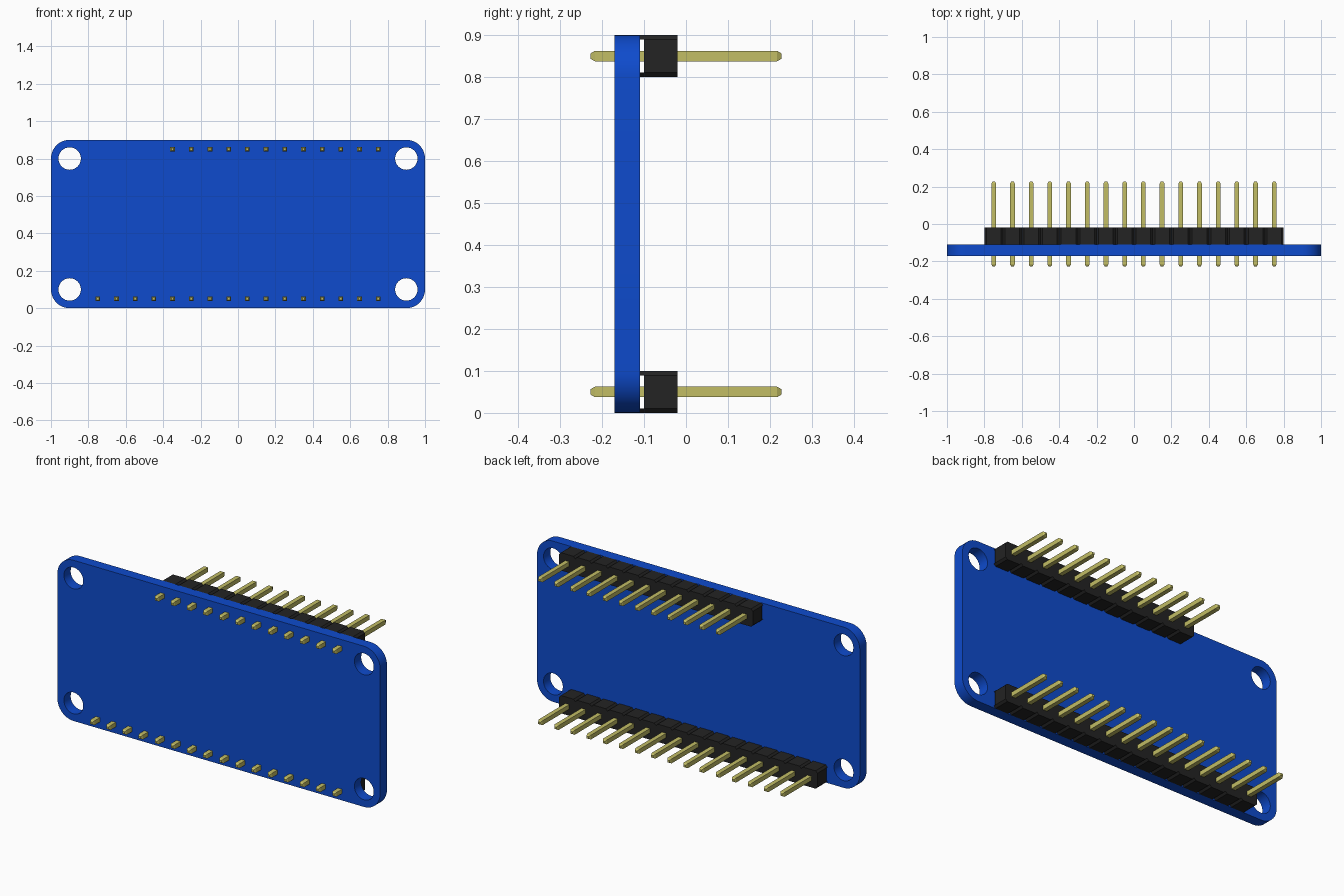
import bpy, bmesh, math

cube = bpy.data.objects.get("Cube")
if cube:
    bpy.data.objects.remove(cube, do_unlink=True)


def material(name, rgb):
    m = bpy.data.materials.new(name)
    m.use_nodes = True
    m.diffuse_color = (*rgb, 1)
    m.node_tree.nodes["Principled BSDF"].inputs["Base Color"].default_value = (*rgb, 1)
    return m


BLUE = material("board blue", (0.0044, 0.07, 0.61))
BLACK = material("header black", (0.017, 0.017, 0.017))
GOLD = material("pin gold", (0.54, 0.51, 0.13))


def finish(name, bm, mat, smooth=False):
    bmesh.ops.recalc_face_normals(bm, faces=bm.faces)
    mesh = bpy.data.meshes.new(name)
    bm.to_mesh(mesh)
    bm.free()
    mesh.materials.append(mat)
    ob = bpy.data.objects.new(name, mesh)
    bpy.context.collection.objects.link(ob)
    if smooth:
        bpy.ops.object.select_all(action='DESELECT')
        ob.select_set(True)
        bpy.context.view_layer.objects.active = ob
        bpy.ops.object.shade_smooth_by_angle(angle=math.radians(30))
    return ob


def arc(cx, cz, r, start, sweep, n):
    return [(cx + r * math.cos(math.radians(start + sweep * i / n)),
             cz + r * math.sin(math.radians(start + sweep * i / n))) for i in range(n + 1)]


# Circuit board: rounded plate with four mounting holes
BACK, FRONT = -0.11, -0.17
corners = [(0.9, 0.8, 0), (-0.9, 0.8, 90), (-0.9, 0.1, 180), (0.9, 0.1, 270)]
outline = [p for x, z, a in corners for p in arc(x, z, 0.1, a, 90, 12)]
holes = [arc(x, z, 0.06, 0, 360, 32)[:-1] for x, z, a in corners]
bm = bmesh.new()
for loop in [outline] + holes:
    vs = [bm.verts.new((x, FRONT, z)) for x, z in loop]
    for a, b in zip(vs, vs[1:] + vs[:1]):
        bm.edges.new((a, b))
bmesh.ops.triangle_fill(bm, edges=bm.edges[:], use_beauty=True, normal=(0, -1, 0))
ext = bmesh.ops.extrude_face_region(bm, geom=bm.faces[:], use_keep_orig=True)
bmesh.ops.translate(bm, vec=(0, BACK - FRONT, 0),
                    verts=[g for g in ext["geom"] if isinstance(g, bmesh.types.BMVert)])
finish("circuit_board", bm, BLUE, smooth=True)


def header_block(bm, cx, cz):
    """Chamfered housing segment with a foot along its top and bottom edge."""
    h, c = 0.05, 0.011
    k = h - c
    ring = [(k, h), (-k, h), (-h, k), (-h, -k), (-k, -h), (k, -h), (h, -k), (h, k)]
    back = [bm.verts.new((cx + x, -0.02, cz + z)) for x, z in ring]
    base = [bm.verts.new((cx + x, -0.10, cz + z)) for x, z in ring]
    bm.faces.new(back)
    for i in range(8):
        j = (i + 1) % 8
        bm.faces.new((back[i], back[j], base[j], base[i]))
    bm.faces.new([base[i] for i in (2, 3, 6, 7)])
    for ids in ((0, 1, 2, 7), (3, 4, 5, 6)):
        rim = [base[i] for i in ids]
        foot = [bm.verts.new((v.co.x, BACK, v.co.z)) for v in rim]
        bm.faces.new(foot)
        for i in range(4):
            j = (i + 1) % 4
            bm.faces.new((rim[i], rim[j], foot[j], foot[i]))


def pin(bm, cx, cz):
    """Square pin with tapered tips."""
    rings = []
    for y, r in ((-0.228, 0.006), (-0.217, 0.0125), (0.217, 0.0125), (0.228, 0.006)):
        rings.append([bm.verts.new((cx + sx * r, y, cz + sz * r))
                      for sx, sz in ((1, 1), (-1, 1), (-1, -1), (1, -1))])
    bm.faces.new(rings[0])
    bm.faces.new(rings[-1])
    for a, b in zip(rings, rings[1:]):
        for i in range(4):
            j = (i + 1) % 4
            bm.faces.new((a[i], a[j], b[j], b[i]))


# Pin headers: short row on top, long row at the bottom
for row, count, z in (("top", 12, 0.85), ("bottom", 16, 0.05)):
    housing, pins = bmesh.new(), bmesh.new()
    for i in range(count):
        x = 0.75 - 0.1 * i
        header_block(housing, x, z)
        pin(pins, x, z)
    finish(row + "_header_housing", housing, BLACK)
    finish(row + "_header_pins", pins, GOLD)
